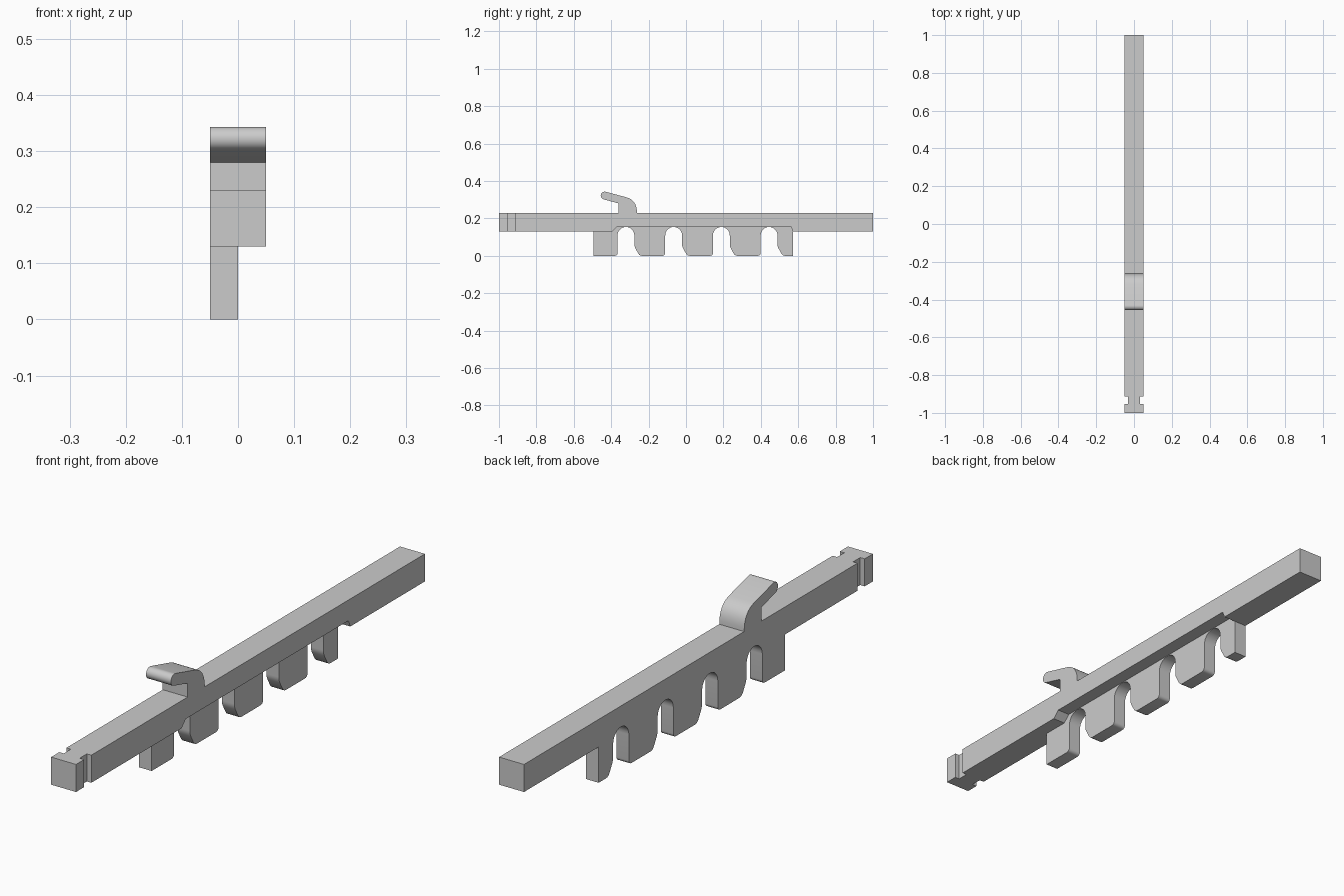
import bpy, bmesh
from math import cos, sin, radians
from mathutils import Vector

cube = bpy.data.objects.get("Cube")
if cube:
    bpy.data.objects.remove(cube, do_unlink=True)

grey = bpy.data.materials.new("plain grey")
grey.use_nodes = True
colour = (0.6, 0.6, 0.6, 1)
grey.diffuse_color = colour
grey.node_tree.nodes["Principled BSDF"].inputs["Base Color"].default_value = colour

HALF = 0.05          # half width of the bar
BOTTOM, TOP = 0.13, 0.23
RECESS = 0.155       # raised underside above the teeth
COMB_START, COMB_END = -0.495, 0.572


def arc(cy, cz, r, start, end, steps):
    angles = [radians(start + (end - start) * i / steps) for i in range(steps + 1)]
    return [(cy + r * cos(a), cz + r * sin(a)) for a in angles]


def curve(a, b, c, steps):
    a, b, c = Vector(a), Vector(b), Vector(c)
    ts = [i / steps for i in range(steps + 1)]
    return [tuple(a * (1 - t) ** 2 + b * 2 * t * (1 - t) + c * t * t) for t in ts]


def prism(name, outline, x0, x1):
    """Side outline in y and z, extruded across x."""
    bm = bmesh.new()
    face = bm.faces.new([bm.verts.new((x0, y, z)) for y, z in outline])
    out = bmesh.ops.extrude_face_region(bm, geom=[face])
    verts = [v for v in out["geom"] if isinstance(v, bmesh.types.BMVert)]
    bmesh.ops.translate(bm, verts=verts, vec=(x1 - x0, 0, 0))
    bmesh.ops.recalc_face_normals(bm, faces=bm.faces[:])
    mesh = bpy.data.meshes.new(name)
    bm.to_mesh(mesh)
    bm.free()
    mesh.materials.append(grey)
    obj = bpy.data.objects.new(name, mesh)
    bpy.context.collection.objects.link(obj)
    return obj


def combine(target, other, operation):
    mod = target.modifiers.new(operation.lower(), "BOOLEAN")
    mod.operation, mod.solver, mod.object = operation, "EXACT", other
    bpy.ops.object.select_all(action="DESELECT")
    bpy.context.view_layer.objects.active = target
    target.select_set(True)
    bpy.ops.object.modifier_apply(modifier=mod.name)
    bpy.data.objects.remove(other, do_unlink=True)


# Bar with the shallow underside recess and the sprung hook on top
hook = curve((-0.262, TOP), (-0.262, 0.298), (-0.32, 0.313), 10)
hook += arc(-0.435, 0.322, 0.021, 75, 255, 12)
hook += [(-0.36, 0.28), (-0.36, TOP)]
underside = [(-1, BOTTOM), (-0.395, BOTTOM), (-0.37, RECESS),
             (COMB_END - 0.01, RECESS), (COMB_END, BOTTOM), (1, BOTTOM)]
bar = prism("toothed_bar", underside + [(1, TOP)] + hook + [(-1, TOP)], -HALF, HALF)

# Comb of teeth under one half of the bar, with arched slots
comb_outline = [(COMB_START, 0.18), (COMB_START, 0)]
slot_r, corner = 0.045, 0.014
for i in range(4):
    y = -0.321 + 0.255 * i
    comb_outline += arc(y - slot_r - corner, corner, corner, -90, 0, 4)
    comb_outline += arc(y, RECESS - 0.001 - slot_r, slot_r, 180, 0, 14)
    comb_outline += curve((y + slot_r, 0.062), (y + slot_r, 0.05), (y + 0.051, 0.039), 3)
    comb_outline += curve((y + 0.066, 0.012), (y + 0.073, 0), (y + 0.085, 0), 3)
comb_outline += [(COMB_END, 0), (COMB_END, 0.18)]
combine(bar, prism("comb", comb_outline, -HALF, 0), "UNION")

# Matching neck grooves in both sides of the front end
groove = [(-0.953, 0.1), (-0.912, 0.1), (-0.912, 0.26), (-0.953, 0.26)]
for side in (-1, 1):
    combine(bar, prism("groove", groove, side * 0.032, side * 0.08), "DIFFERENCE")

bpy.ops.object.shade_smooth_by_angle(angle=radians(28))
